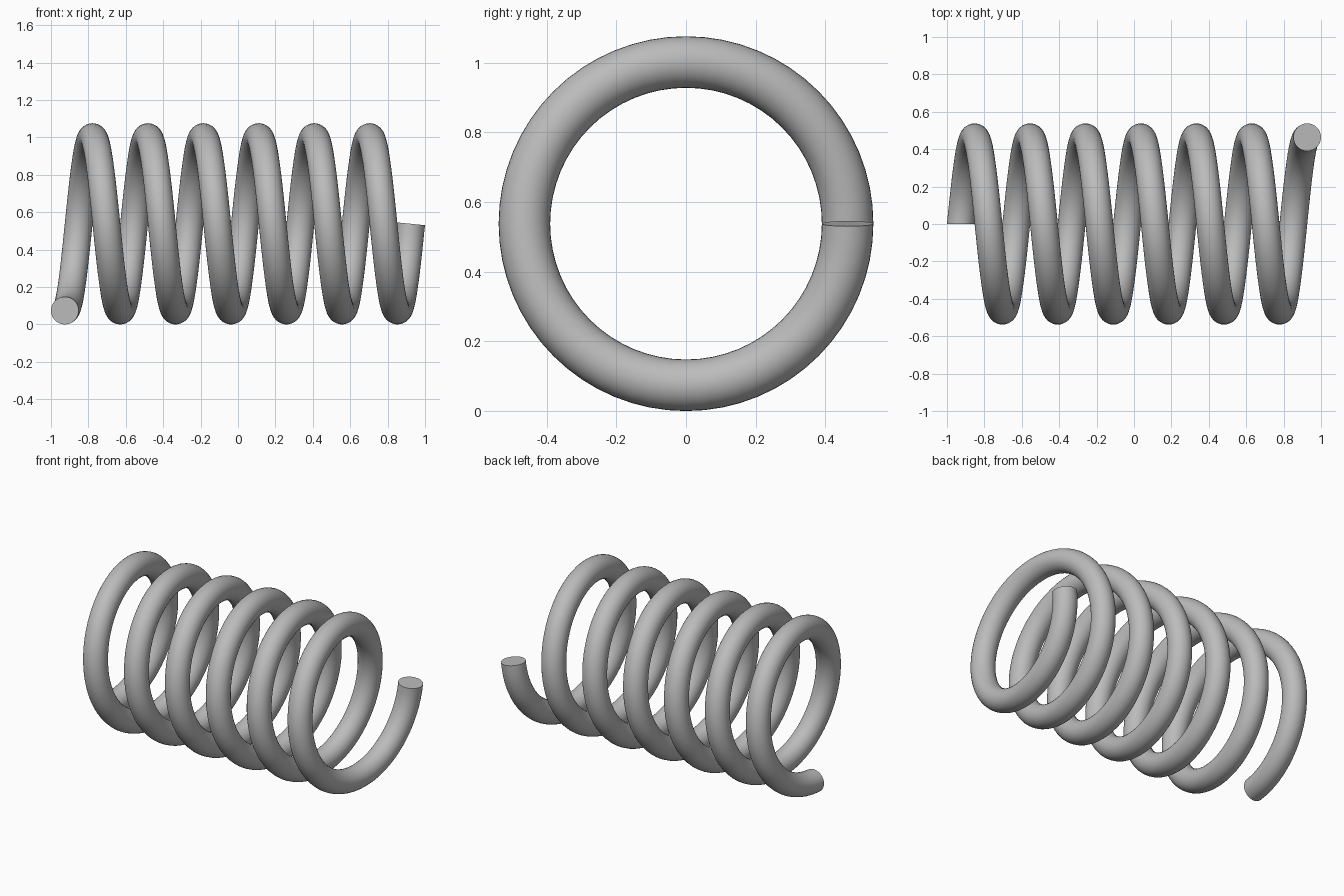
import bpy
import bmesh
from math import sin, cos, pi, radians
from mathutils import Vector

cube = bpy.data.objects.get("Cube")
if cube:
    bpy.data.objects.remove(cube, do_unlink=True)

COIL_R, WIRE_R = 0.464, 0.074
TURNS, STEPS, SIDES = 6.25, 64, 32
LENGTH = 2 - 2 * WIRE_R
CENTRE_Z = COIL_R + WIRE_R

# Steel material
steel = bpy.data.materials.new("steel grey")
steel.use_nodes = True
colour = (0.5, 0.5, 0.5, 1)
steel.diffuse_color = colour
steel.node_tree.nodes["Principled BSDF"].inputs["Base Color"].default_value = colour


def wire_ring(bm, t, slope):
    """One round section of the wire at fraction t of the coil."""
    a = 2 * pi * TURNS * t
    outward = Vector((0, sin(a), -cos(a)))
    tangent = Vector((slope, cos(a), sin(a))).normalized()
    side = tangent.cross(outward)
    centre = COIL_R * outward + Vector((LENGTH * (t - 0.5), 0, CENTRE_Z))
    angles = [2 * pi * i / SIDES for i in range(SIDES)]
    return [bm.verts.new(centre + WIRE_R * (cos(b) * outward + sin(b) * side))
            for b in angles]


# Coil: sections swept along a helix that starts at the bottom
bm = bmesh.new()
count = int(TURNS * STEPS)
pitch_slope = LENGTH / (2 * pi * TURNS * COIL_R)
rings = [wire_ring(bm, i / count, pitch_slope if i else 0)
         for i in range(count + 1)]
for r, s in zip(rings, rings[1:]):
    for i in range(SIDES):
        j = (i + 1) % SIDES
        bm.faces.new((r[i], r[j], s[j], s[i]))

# Flat cut ends
bm.faces.new(rings[0])
bm.faces.new(rings[-1])
bmesh.ops.recalc_face_normals(bm, faces=bm.faces)

mesh = bpy.data.meshes.new("coil_spring")
bm.to_mesh(mesh)
bm.free()
mesh.materials.append(steel)
spring = bpy.data.objects.new("coil_spring", mesh)
bpy.context.collection.objects.link(spring)

# Smooth wire with sharp ends
bpy.ops.object.select_all(action="DESELECT")
spring.select_set(True)
bpy.context.view_layer.objects.active = spring
bpy.ops.object.shade_smooth_by_angle(angle=radians(40))
